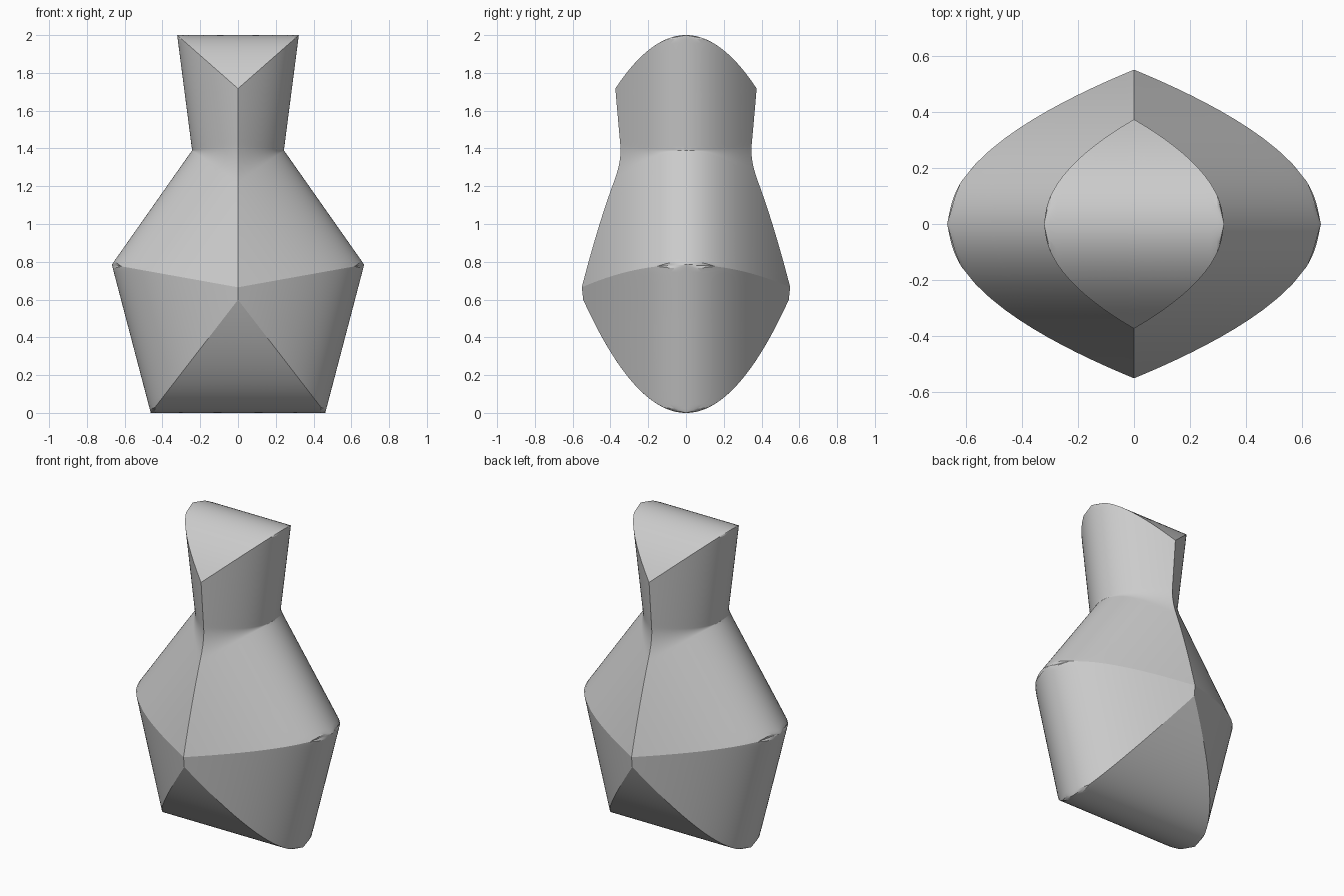
import bpy, bmesh, math
from mathutils import Vector

if "Cube" in bpy.data.objects:
    bpy.data.objects.remove(bpy.data.objects["Cube"])

# Right half of the front outline (x, z), bottom to top
A, B, C, D = (Vector(p) for p in ((0.462, 0), (0.668, 0.785), (0.243, 1.39), (0.322, 2.0)))
BOTTOM, TOP = Vector((0, 0)), Vector((0, 2.0))
half = [A, B, C, D]
outline = half + [Vector((-p.x, p.y)) for p in reversed(half)]
DEPTH = 0.703    # half depth = DEPTH * sqrt(distance from outline)
ROWS = 24


def seg_dist(q, a, b):
    ab = b - a
    t = max(0, min(1, (q - a).dot(ab) / ab.dot(ab)))
    return (q - a - ab * t).length


def reach(p, n):
    """Length of the inward ray from p before it meets the ridge."""
    lo, hi = 0.0, 1.0
    for _ in range(40):
        t = (lo + hi) / 2
        q = p + n * t
        d = min(seg_dist(q, outline[i - 1], outline[i]) for i in range(8))
        if q.x >= 0 and d >= t - 1e-7:
            lo = t
        else:
            hi = t
    return lo


def inward(a, b):
    d = (b - a).normalized()
    return Vector((-d.y, d.x))


def edge_columns(a, b, stops, count=16):
    """Rays along an edge, split at the given distances from a."""
    d, n, cols = (b - a).normalized(), inward(a, b), []
    stops = [0] + stops + [(b - a).length]
    for s0, s1 in zip(stops, stops[1:]):
        k = max(3, int(count * (s1 - s0) / 0.35))
        cols += [(a + d * (s0 + (s1 - s0) * i / k), n) for i in range(k + 1)]
    return cols


# Where the shoulder ridge meets the centre ridge
ba, bc = (A - B).normalized(), (C - B).normalized()
bis = (ba + bc).normalized()
centre = B + bis * (-B.x / bis.x)
shoulder = (centre - B).dot(ba)

# Inward rays all along the half outline, with a fan at the neck
columns = edge_columns(BOTTOM, A, [])
columns += edge_columns(A, B, [A.x, (B - A).length - shoulder])
columns += edge_columns(B, C, [shoulder])
n0, n1 = inward(B, C), inward(C, D)
columns += [(C, n0.lerp(n1, i / 12).normalized()) for i in range(1, 12)]
columns += edge_columns(C, D, [(D - C).length - D.x])
columns += edge_columns(D, TOP, [])

# Pillowed body: four mirrored quarters
bm = bmesh.new()
reaches = [reach(p, n) for p, n in columns]
for sx in (1, -1):
    for sy in (1, -1):
        grid = []
        for (p, n), length in zip(columns, reaches):
            col = []
            for j in range(ROWS + 1):
                t = length * (j / ROWS) ** 2
                q = p + n * t
                col.append(bm.verts.new((sx * q.x, sy * DEPTH * math.sqrt(t), q.y)))
            grid.append(col)
        for c0, c1 in zip(grid, grid[1:]):
            for j in range(ROWS):
                bm.faces.new((c0[j], c1[j], c1[j + 1], c0[j + 1]))
bmesh.ops.remove_doubles(bm, verts=bm.verts, dist=0.0004)
bmesh.ops.dissolve_degenerate(bm, edges=bm.edges, dist=0.0001)
bmesh.ops.recalc_face_normals(bm, faces=bm.faces)

mesh = bpy.data.meshes.new("pillowed_vase")
bm.to_mesh(mesh)
bm.free()
vase = bpy.data.objects.new("pillowed_vase", mesh)
bpy.context.collection.objects.link(vase)

grey = bpy.data.materials.new("light grey")
grey.diffuse_color = (0.6, 0.6, 0.6, 1)
grey.use_nodes = True
grey.node_tree.nodes["Principled BSDF"].inputs["Base Color"].default_value = grey.diffuse_color
mesh.materials.append(grey)

bpy.context.view_layer.objects.active = vase
vase.select_set(True)
bpy.ops.object.shade_smooth_by_angle(angle=math.radians(16))
